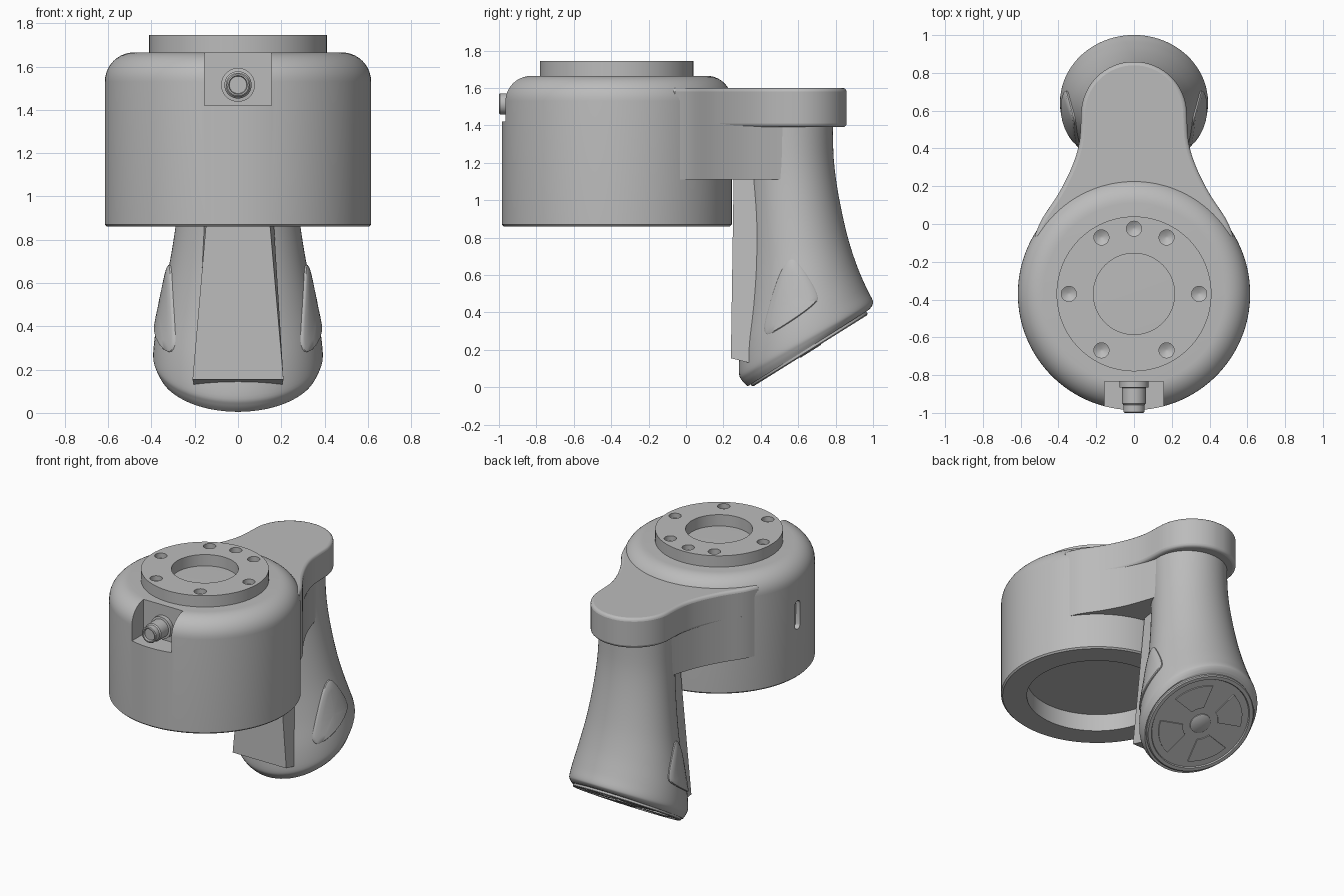
import bpy, bmesh, math
from math import pi, sin, cos, radians
from mathutils import Matrix, Vector
from mathutils.bvhtree import BVHTree

cube = bpy.data.objects.get("Cube")
if cube:
    bpy.data.objects.remove(cube, do_unlink=True)

grey = bpy.data.materials.new("plain_grey")
grey.use_nodes = True
grey.diffuse_color = (0.5, 0.5, 0.5, 1)
grey.node_tree.nodes["Principled BSDF"].inputs["Base Color"].default_value = (0.5, 0.5, 0.5, 1)


def select(ob):
    bpy.ops.object.select_all(action='DESELECT')
    ob.select_set(True)
    bpy.context.view_layer.objects.active = ob


def smooth(ob, angle=35):
    select(ob)
    bpy.ops.object.shade_smooth_by_angle(angle=radians(angle))


def loft(name, rings, loop=False, matrix=Matrix()):
    """Skin a list of equal-length point rings; cap the ends unless looped."""
    bm = bmesh.new()
    rows = [[bm.verts.new(matrix @ Vector(p)) for p in ring] for ring in rings]
    n = len(rows[0])
    pairs = list(zip(rows, rows[1:])) + ([(rows[-1], rows[0])] if loop else [])
    for a, b in pairs:
        for i in range(n):
            j = (i + 1) % n
            bm.faces.new((a[i], a[j], b[j], b[i]))
    if not loop:
        bm.faces.new(rows[0])
        bm.faces.new(rows[-1])
    bmesh.ops.recalc_face_normals(bm, faces=bm.faces)
    mesh = bpy.data.meshes.new(name)
    bm.to_mesh(mesh)
    bm.free()
    ob = bpy.data.objects.new(name, mesh)
    bpy.context.collection.objects.link(ob)
    mesh.materials.append(grey)
    smooth(ob)
    return ob


def lathe(name, profile, matrix=Matrix(), steps=96, loop=False):
    rings = [[(r * cos(2 * pi * i / steps), r * sin(2 * pi * i / steps), z)
              for i in range(steps)] for r, z in profile]
    return loft(name, rings, loop, matrix)


def prism(name, outline, z0, z1, matrix=Matrix()):
    return loft(name, [[(x, y, z) for x, y in outline] for z in (z0, z1)], matrix=matrix)


def cut(ob, cutter):
    cutter.hide_render = True
    mod = ob.modifiers.new("cut", 'BOOLEAN')
    mod.operation, mod.solver, mod.object = 'DIFFERENCE', 'EXACT', cutter
    select(ob)
    bpy.ops.object.modifier_apply(modifier=mod.name)
    bpy.data.objects.remove(cutter, do_unlink=True)


def spline(points, closed=False, sub=5):
    """Catmull-Rom resampling of points with any number of components."""
    n, out = len(points), []
    pick = (lambda k: points[k % n]) if closed else (lambda k: points[max(0, min(n - 1, k))])
    for i in range(n if closed else n - 1):
        for s in range(sub):
            t = s / sub
            out.append([0.5 * (2 * b + (c - a) * t + (2 * a - 5 * b + 4 * c - d) * t * t
                               + (3 * b - a - 3 * c + d) * t ** 3)
                        for a, b, c, d in zip(pick(i - 1), pick(i), pick(i + 1), pick(i + 2))])
    return out if closed else out + [list(points[-1])]


def mirrored(half):
    return half + [(-x, y) for x, y in reversed(half)]


centre = Matrix.Translation((0, -0.37, 0))

# Round housing with a rounded shoulder and an open underside
shoulder = [(0.48 + 0.135 * cos(a * pi / 20), 1.53 + 0.135 * sin(a * pi / 20)) for a in range(11)]
housing = lathe("housing", [(0.45, 0.98), (0.45, 0.86), (0.605, 0.86), (0.615, 0.87)] + shoulder,
                centre, 128)
cut(housing, prism("pocket_cutter", [(-0.155, -1.1), (0.155, -1.1), (0.155, -0.835), (-0.155, -0.835)],
                   1.42, 1.8))

# Vertical slot in the side of the housing
slot = [(0.03 * cos(a * pi / 12), 0.03 * sin(a * pi / 12) + (0.07 if a <= 12 else -0.07))
        for a in range(24)]
cut(housing, loft("slot_cutter", [[(x, -0.37 + u, 1.3 + v) for u, v in slot] for x in (-0.7, -0.58)]))
smooth(housing)

# Mounting flange with bolt holes
flange = lathe("flange", [(0.215, 1.655), (0.41, 1.655), (0.41, 1.745), (0.215, 1.745)], centre, loop=True)
for deg in (0, 60, 90, 120, 180, 240, 300):
    a = radians(deg)
    spot = Matrix.Translation((0.345 * cos(a), 0.345 * sin(a) - 0.37, 0))
    cut(flange, lathe("hole_cutter", [(0.008, 1.69), (0.04, 1.71), (0.04, 1.8)], spot, 24))
smooth(flange)

# Cable connector in the front pocket
lathe("connector", [(0.078, -0.01), (0.078, 0.035), (0.063, 0.037), (0.063, 0.12), (0.056, 0.128),
                    (0.056, 0.165), (0.05, 0.17), (0.043, 0.17), (0.04, 0.155)],
      Matrix.Translation((0, -0.83, 1.515)) @ Matrix.Rotation(pi / 2, 4, 'X'), 40)

# Arm: flared plate on top, web below it
flare = spline([(0.525, -0.06), (0.485, 0.03), (0.40, 0.16), (0.33, 0.3), (0.29, 0.43), (0.28, 0.58)])
tip = [(0.28 * cos(a * pi / 32), 0.58 + 0.28 * sin(a * pi / 32)) for a in range(1, 16)]
right_half = [(0.45, -0.25)] + [tuple(p) for p in flare] + tip
arm = prism("arm", mirrored(right_half), 1.39, 1.6)
bevel = arm.modifiers.new("edge_round", 'BEVEL')
bevel.width, bevel.segments, bevel.limit_method, bevel.angle_limit = 0.02, 3, 'ANGLE', radians(60)
select(arm)
bpy.ops.object.modifier_apply(modifier=bevel.name)
smooth(arm)
web = spline([(0.525, -0.06), (0.485, 0.03), (0.40, 0.16), (0.325, 0.3), (0.275, 0.43), (0.235, 0.56)])
prism("arm_web", mirrored([(0.45, -0.25)] + [tuple(p) for p in web]), 1.11, 1.41)

# Handle: sections given as front y, z, back y, z and half width
sections = spline([(0.30, 1.42, 0.785, 1.42, 0.25), (0.32, 1.15, 0.79, 1.22, 0.255),
                   (0.33, 0.9, 0.815, 1.03, 0.275), (0.33, 0.65, 0.86, 0.82, 0.308),
                   (0.315, 0.42, 0.91, 0.66, 0.347), (0.29, 0.22, 0.965, 0.53, 0.38),
                   (0.283, 0.08, 0.998, 0.465, 0.392), (0.30, 0.035, 0.997, 0.44, 0.385),
                   (0.33, 0.005, 0.98, 0.415, 0.37)])
angles = [2 * pi * i / 72 for i in range(72)]
handle = loft("handle", [[(w * cos(a), (fy + by) / 2 + (by - fy) / 2 * sin(a),
                           (fz + bz) / 2 + (bz - fz) / 2 * sin(a)) for a in angles]
                         for fy, fz, by, bz, w in sections])

# Flat plate down the front of the handle
loft("handle_front_plate", [
    [(-0.21, 0.24, 0.155), (0.21, 0.24, 0.155), (0.2, 0.42, 0.11), (-0.2, 0.42, 0.11)],
    [(-0.125, 0.255, 1.13), (0.125, 0.255, 1.13), (0.15, 0.42, 1.13), (-0.15, 0.42, 1.13)]])

# Side grips that follow the handle surface
bm = bmesh.new()
bm.from_mesh(handle.data)
tree = BVHTree.FromBMesh(bm)
grip = spline([(0.555, 0.68), (0.61, 0.65), (0.70, 0.5), (0.67, 0.43), (0.47, 0.295),
               (0.42, 0.3), (0.435, 0.4), (0.5, 0.6)], closed=True)
for side, label in ((1, "left"), (-1, "right")):
    rings = []
    for scale, lift in ((1, -0.02), (1, 0.008), (0.95, 0.013), (0.7, 0.013), (0.4, 0.013), (0.1, 0.013)):
        ring = []
        for y, z in grip:
            y, z = 0.555 + (y - 0.555) * scale, 0.46 + (z - 0.46) * scale
            hit = tree.ray_cast(Vector((side, y, z)), Vector((-side, 0, 0)))[0]
            ring.append((hit.x + side * lift, y, z))
        rings.append(ring)
    loft(label + "_grip", rings)
bm.free()

# Tilted end cap with hub and four sector pads
tilt = Matrix.Translation((0, 0.655, 0.21)) @ Matrix.Rotation(pi + radians(32), 4, 'X')
lathe("end_cap", [(0.365, -0.02), (0.365, 0.012), (0.358, 0.018), (0.335, 0.018), (0.33, 0.01)], tilt)
lathe("end_cap_hub", [(0.07, 0), (0.07, 0.018), (0.064, 0.022)], tilt, 40)
for k in range(4):
    mid = pi / 4 + k * pi / 2
    arc = [(i / 8 - 0.5) for i in range(9)]
    outline = [(0.285 * cos(mid + s * 0.95), 0.285 * sin(mid + s * 0.95)) for s in arc]
    outline += [(0.12 * cos(mid - s * 0.7), 0.12 * sin(mid - s * 0.7)) for s in arc]
    prism("end_cap_pad_%d" % (k + 1), outline, 0.005, 0.018, tilt)
